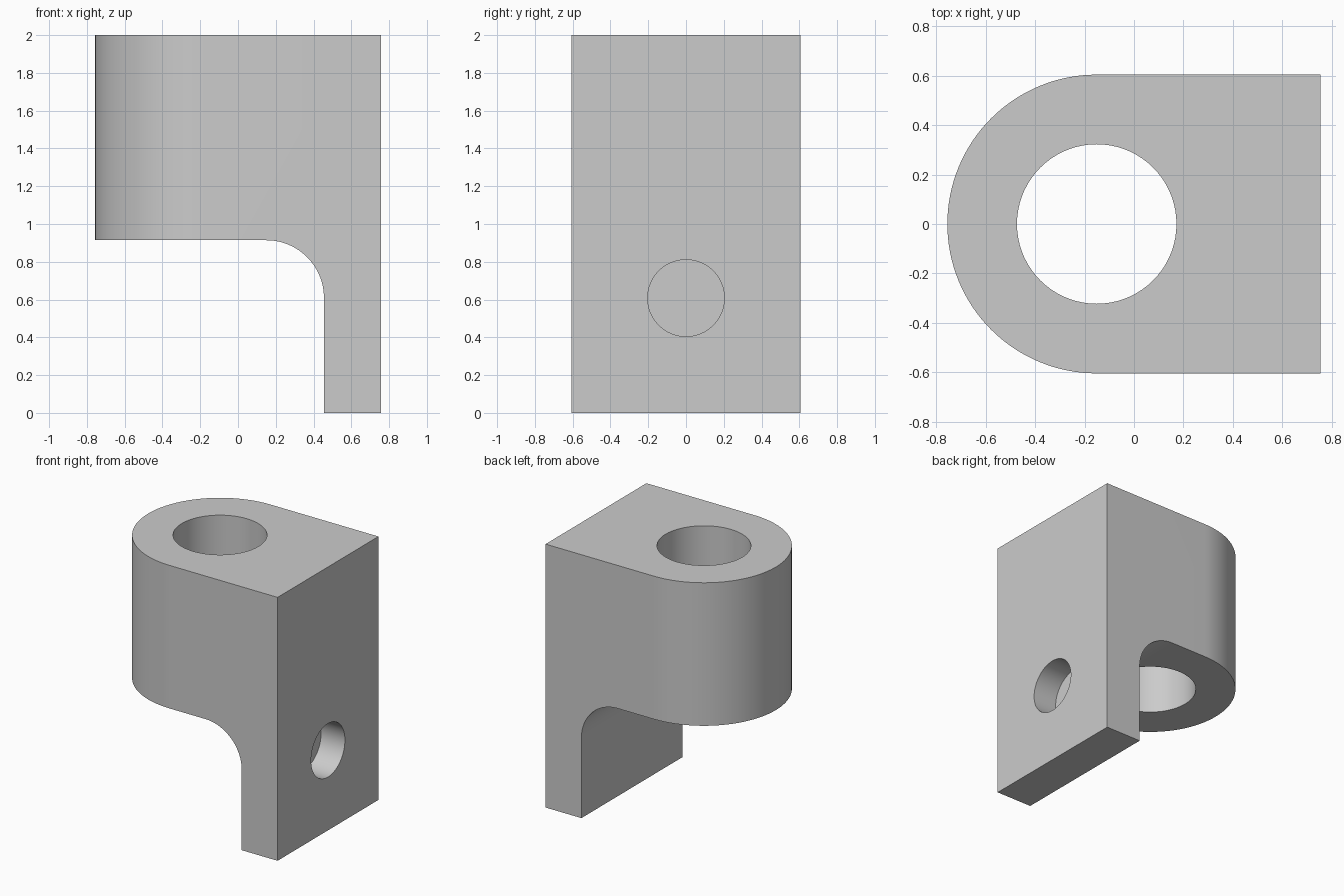
import bpy, bmesh
from math import sin, cos, pi, radians
from mathutils import Vector, Matrix

old = bpy.data.objects.get("Cube")
if old:
    bpy.data.objects.remove(old, do_unlink=True)

# Main dimensions
HEIGHT = 2.0
BACK = 0.756          # flat mounting face
RADIUS = 0.605        # rounded end and half depth
BORE_X = RADIUS - BACK
PLATE = 0.455         # inner face of the leg
UNDER = 0.914         # underside of the block
FILLET = 0.305

grey = bpy.data.materials.new("plain grey")
grey.use_nodes = True
grey.diffuse_color = (0.6, 0.6, 0.6, 1)
grey.node_tree.nodes["Principled BSDF"].inputs["Base Color"].default_value = (0.6, 0.6, 0.6, 1)


def arc(cx, cy, r, start, end, steps):
    angles = [radians(start + (end - start) * i / steps) for i in range(steps + 1)]
    return [(cx + r * cos(a), cy + r * sin(a)) for a in angles]


def prism(name, outline, place, along):
    """Extrude a flat outline; place maps its 2D points into space."""
    bm = bmesh.new()
    face = bm.faces.new([bm.verts.new(place(u, v)) for u, v in outline])
    new = bmesh.ops.extrude_face_region(bm, geom=[face])["geom"]
    verts = [g for g in new if isinstance(g, bmesh.types.BMVert)]
    bmesh.ops.translate(bm, verts=verts, vec=Vector(along))
    bmesh.ops.recalc_face_normals(bm, faces=bm.faces)
    mesh = bpy.data.meshes.new(name)
    bm.to_mesh(mesh)
    bm.free()
    mesh.materials.append(grey)
    obj = bpy.data.objects.new(name, mesh)
    bpy.context.collection.objects.link(obj)
    return obj


def combine(target, tool, operation):
    mod = target.modifiers.new(tool.name, 'BOOLEAN')
    mod.operation = operation
    mod.solver = 'EXACT'
    mod.object = tool
    bpy.context.view_layer.objects.active = target
    bpy.ops.object.modifier_apply(modifier=mod.name)
    bpy.data.objects.remove(tool, do_unlink=True)


# Bracket: side profile with filleted inner corner
side = [(BACK, 0), (BACK, HEIGHT), (-1, HEIGHT), (-1, UNDER)]
side += arc(PLATE - FILLET, UNDER - FILLET, FILLET, 90, 0, 24) + [(PLATE, 0)]
bracket = prism("bracket", side, lambda u, v: (u, -1, v), (0, 2, 0))

# Plan outline with the rounded end
plan = arc(BORE_X, 0, RADIUS, 90, 270, 64) + [(1, -RADIUS), (1, RADIUS)]
combine(bracket, prism("plan", plan, lambda u, v: (u, v, -1), (0, 0, 4)), 'INTERSECT')

# Vertical through bore
bore = arc(BORE_X, 0, 0.323, 0, 360, 72)[:-1]
combine(bracket, prism("bore", bore, lambda u, v: (u, v, -1), (0, 0, 4)), 'DIFFERENCE')

# Blind hole in the mounting face
hole = arc(0, 0.608, 0.203, 0, 360, 64)[:-1]
combine(bracket, prism("hole", hole, lambda u, v: (BACK - 0.2, u, v), (1, 0, 0)), 'DIFFERENCE')

# Smooth curved walls, crisp edges
bpy.ops.object.select_all(action='DESELECT')
bracket.select_set(True)
bpy.context.view_layer.objects.active = bracket
bpy.ops.object.shade_smooth_by_angle(angle=radians(30))
